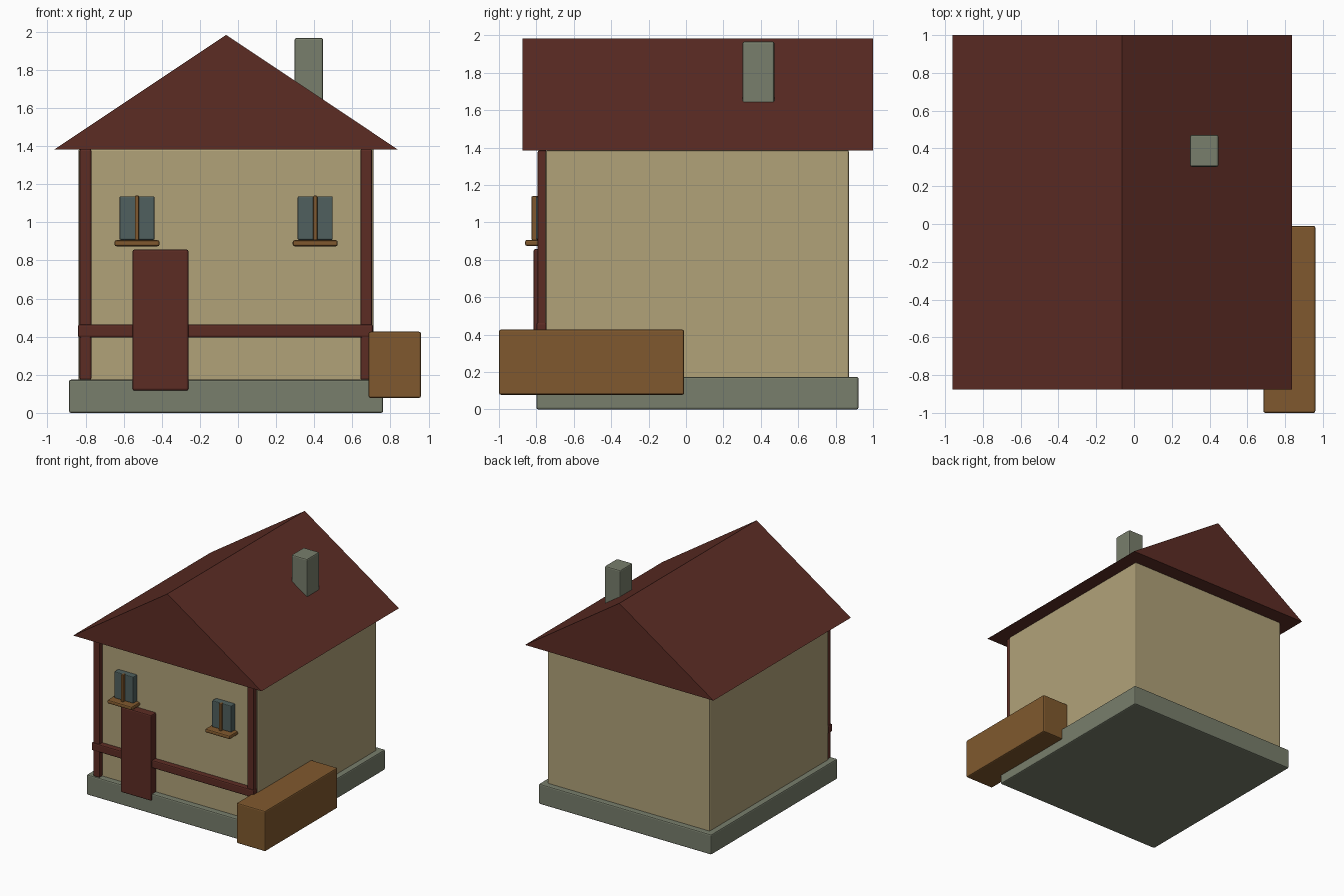
import bpy, bmesh

if "Cube" in bpy.data.objects:
    bpy.data.objects.remove(bpy.data.objects["Cube"])


def material(name, rgb):
    # sRGB 0-255 to linear
    m = bpy.data.materials.new(name)
    m.diffuse_color = [((c / 255 + 0.055) / 1.055) ** 2.4 for c in rgb] + [1]
    m.use_nodes = True
    m.node_tree.nodes["Principled BSDF"].inputs["Base Color"].default_value = m.diffuse_color
    return m


STONE = material("grey stone", (120, 126, 108))
PLASTER = material("tan plaster", (177, 162, 121))
RED = material("red brown wood", (92, 44, 36))
WOOD = material("brown wood", (128, 89, 46))
GLASS = material("dark glass", (80, 96, 94))


def finish(name, bm, mat):
    bmesh.ops.recalc_face_normals(bm, faces=bm.faces)
    me = bpy.data.meshes.new(name)
    bm.to_mesh(me)
    bm.free()
    me.materials.append(mat)
    ob = bpy.data.objects.new(name, me)
    bpy.context.collection.objects.link(ob)
    return ob


def box(name, mat, x, y, z, bevel=0.01):
    """Box from (min, max) ranges with softened edges."""
    bm = bmesh.new()
    bmesh.ops.create_cube(bm, size=1)
    for v in bm.verts:
        v.co = [r[0] if c < 0 else r[1] for c, r in zip(v.co, (x, y, z))]
    ob = finish(name, bm, mat)
    mod = ob.modifiers.new("soft edges", 'BEVEL')
    mod.width = bevel
    mod.segments = 2
    return ob


# Foundation and walls
box("foundation", STONE, (-0.887, 0.762), (-0.80, 0.922), (0, 0.174))
box("walls", PLASTER, (-0.837, 0.712), (-0.75, 0.872), (0.15, 1.385))

# Gable roof: triangle profile extruded along y
bm = bmesh.new()
tri = bm.faces.new([bm.verts.new((x, -0.875, z))
                    for x, z in ((-0.962, 1.383), (0.837, 1.383), (-0.0625, 1.983))])
ext = bmesh.ops.extrude_face_region(bm, geom=[tri], use_keep_orig=True)
verts = [g for g in ext["geom"] if isinstance(g, bmesh.types.BMVert)]
bmesh.ops.translate(bm, verts=verts, vec=(0, 1.875, 0))
finish("roof", bm, RED)

# Chimney
box("chimney", STONE, (0.297, 0.447), (0.303, 0.472), (1.5, 1.967))

# Front timber frame
for side, x in (("left", -0.80), ("right", 0.673)):
    box(side + "_post", RED, (x - 0.031, x + 0.031), (-0.793, -0.745), (0.172, 1.385))
box("front_rail", RED, (-0.84, 0.708), (-0.80, -0.745), (0.396, 0.464))

# Door
box("door", RED, (-0.553, -0.26), (-0.815, -0.74), (0.117, 0.857))

# Windows with mullion and sill
for side, x in (("left", -0.53), ("right", 0.405)):
    box(side + "_window", GLASS, (x - 0.092, x + 0.092), (-0.803, -0.74), (0.908, 1.136), 0.006)
    box(side + "_mullion", WOOD, (x - 0.011, x + 0.011), (-0.826, -0.79), (0.905, 1.14), 0.006)
    box(side + "_sill", WOOD, (x - 0.118, x + 0.118), (-0.86, -0.74), (0.874, 0.906))

# Wooden bin beside the front right corner
box("side_bin", WOOD, (0.685, 0.96), (-1.0, -0.01), (0.078, 0.426))
